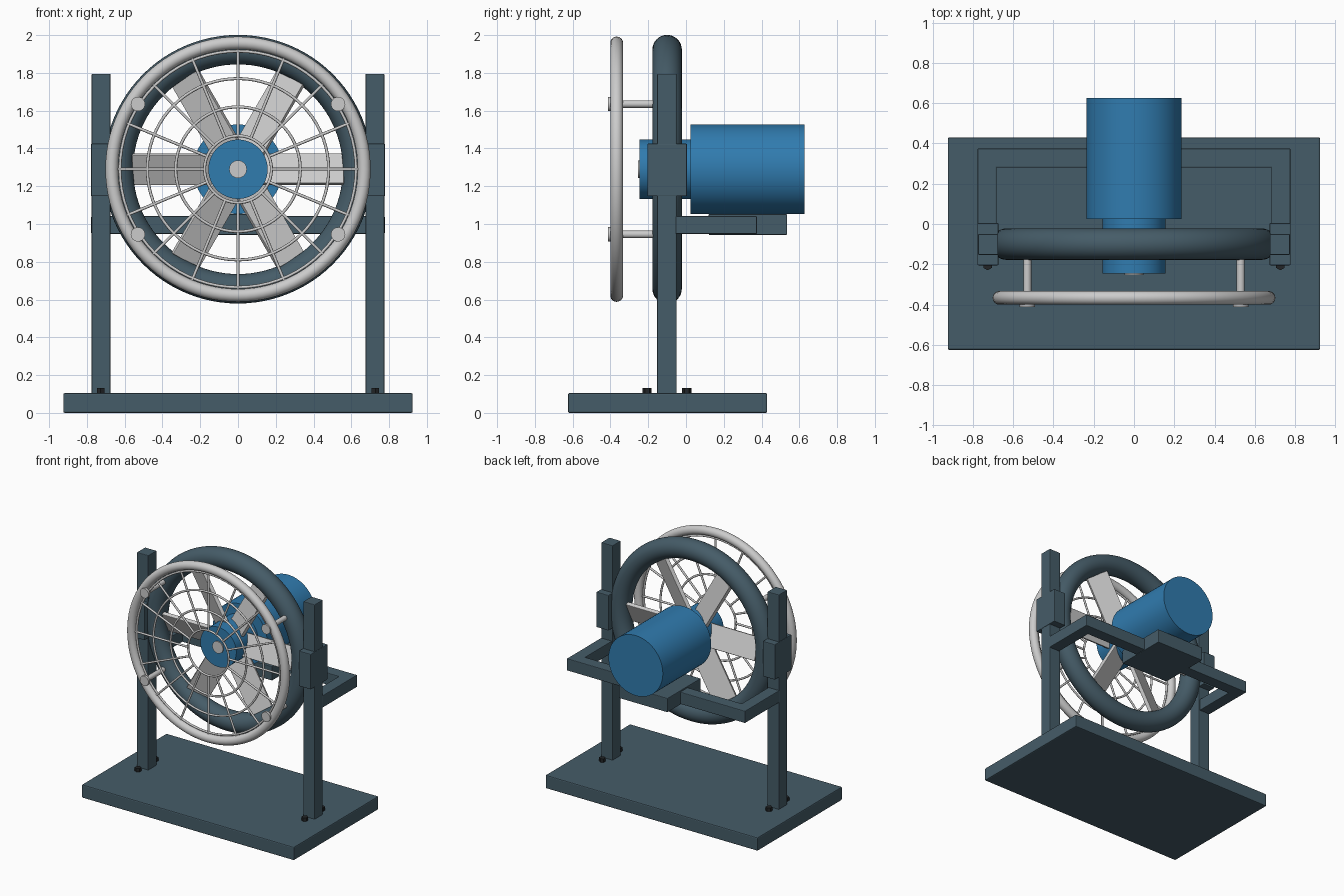
import bpy
from math import sin, cos, pi, radians
from mathutils import Matrix, Vector

if "Cube" in bpy.data.objects:
    bpy.data.objects.remove(bpy.data.objects["Cube"])

AXIS_Z = 1.29      # height of the fan axis
GUARD_Y = -0.367   # plane of the front guard


def material(name, rgb):
    m = bpy.data.materials.new(name)
    m.diffuse_color = (*rgb, 1)
    m.use_nodes = True
    m.node_tree.nodes["Principled BSDF"].inputs["Base Color"].default_value = m.diffuse_color
    return m


STEEL = material("dark_steel", (0.06, 0.107, 0.138))
BLUE = material("blue_paint", (0.03, 0.2, 0.43))
BLACK = material("black_bolt", (0.016, 0.018, 0.02))


def finish(name, mat, smooth=False):
    ob = bpy.context.object
    ob.name = name
    if mat:
        ob.data.materials.append(mat)
    if smooth:
        bpy.ops.object.shade_smooth_by_angle(angle=radians(40))
    return ob


def box(name, lo, hi, mat=None, bevel=0.005):
    """Box between two corners with a small edge bevel."""
    lo, hi = Vector(lo), Vector(hi)
    bpy.ops.mesh.primitive_cube_add(size=1)
    ob = bpy.context.object
    ob.data.transform(Matrix.Translation((lo + hi) / 2) @ Matrix.Diagonal((*(hi - lo), 1)))
    b = ob.modifiers.new("bevel", "BEVEL")
    b.width, b.segments = bevel, 2
    return finish(name, mat)


def rod(name, a, b, r, mat=None, sides=24, smooth=True):
    """Cylinder from point a to point b."""
    a, b = Vector(a), Vector(b)
    d = b - a
    bpy.ops.mesh.primitive_cylinder_add(
        vertices=sides, radius=r, depth=d.length, location=(a + b) / 2,
        rotation=d.to_track_quat('Z', 'Y').to_euler())
    return finish(name, mat, smooth)


def ring(name, y, major, minor, mat=None, seg=96, sides=24):
    bpy.ops.mesh.primitive_torus_add(
        major_radius=major, minor_radius=minor, major_segments=seg, minor_segments=sides,
        location=(0, y, AXIS_Z), rotation=(pi / 2, 0, 0))
    return finish(name, mat, True)


def mirrored_box(name, lo, hi, mat):
    """Box on the right, mirrored to the left."""
    ob = box(name, lo, hi, mat)
    ob.modifiers.new("mirror", "MIRROR").use_axis[0] = True
    return ob


# Base plate and uprights
box("base_plate", (-0.925, -0.625, 0), (0.925, 0.43, 0.105), STEEL, 0.008)
mirrored_box("uprights", (0.675, -0.153, 0.1), (0.775, -0.05, 1.795), STEEL)
mirrored_box("pivot_blocks", (0.673, -0.205, 1.147), (0.778, 0.005, 1.425), STEEL)

# Base bolts
for x in (-0.727, 0.727):
    for y in (-0.206, 0.004):
        rod("base_bolt", (x, y, 0.1), (x, y, 0.133), 0.024, BLACK, 6, False)

# Rear motor support frame
mirrored_box("support_arms", (0.682, -0.055, 0.947), (0.777, 0.375, 1.042), STEEL)
box("support_crossbar", (-0.777, 0.28, 0.947), (0.777, 0.375, 1.042), STEEL)
box("motor_pad", (-0.213, 0.12, 0.942), (0.213, 0.535, 1.053), STEEL)

# Shroud ring
ring("shroud_ring", -0.1, 0.633, 0.078, STEEL, 96, 32)

# Motor, hub and nose cap
rod("motor", (0, 0.025, AXIS_Z), (0, 0.627, AXIS_Z), 0.237, BLUE, 64)
rod("hub", (0, -0.245, AXIS_Z), (0, 0.04, AXIS_Z), 0.157, BLUE, 64)
rod("hub_cap", (0, -0.254, AXIS_Z), (0, -0.2, AXIS_Z), 0.047)

# Pitched fan blades
for i in range(6):
    blade = box("fan_blade", (0.13, -0.015, -0.087), (0.56, 0.015, 0.087), None, 0.004)
    blade.matrix_world = (Matrix.Translation((0, -0.1, AXIS_Z))
                          @ Matrix.Rotation(i * pi / 3, 4, 'Y')
                          @ Matrix.Rotation(radians(-25), 4, 'X'))

# Front guard: rim, wire rings and spokes
ring("guard_rim", GUARD_Y, 0.668, 0.034)
for r in (0.177, 0.33, 0.48, 0.625):
    ring("guard_wire", GUARD_Y, r, 0.008, None, 72, 10)
for i in range(16):
    a = i * pi / 8
    rod("guard_spoke",
        (0.175 * cos(a), GUARD_Y, AXIS_Z + 0.175 * sin(a)),
        (0.65 * cos(a), GUARD_Y, AXIS_Z + 0.65 * sin(a)), 0.008, None, 10)

# Standoffs joining guard to shroud
for x in (-0.53, 0.53):
    for dz in (-0.345, 0.345):
        z = AXIS_Z + dz
        rod("guard_standoff", (x, -0.4, z), (x, -0.12, z), 0.02)
        rod("standoff_head", (x, -0.412, z), (x, -0.392, z), 0.038)
